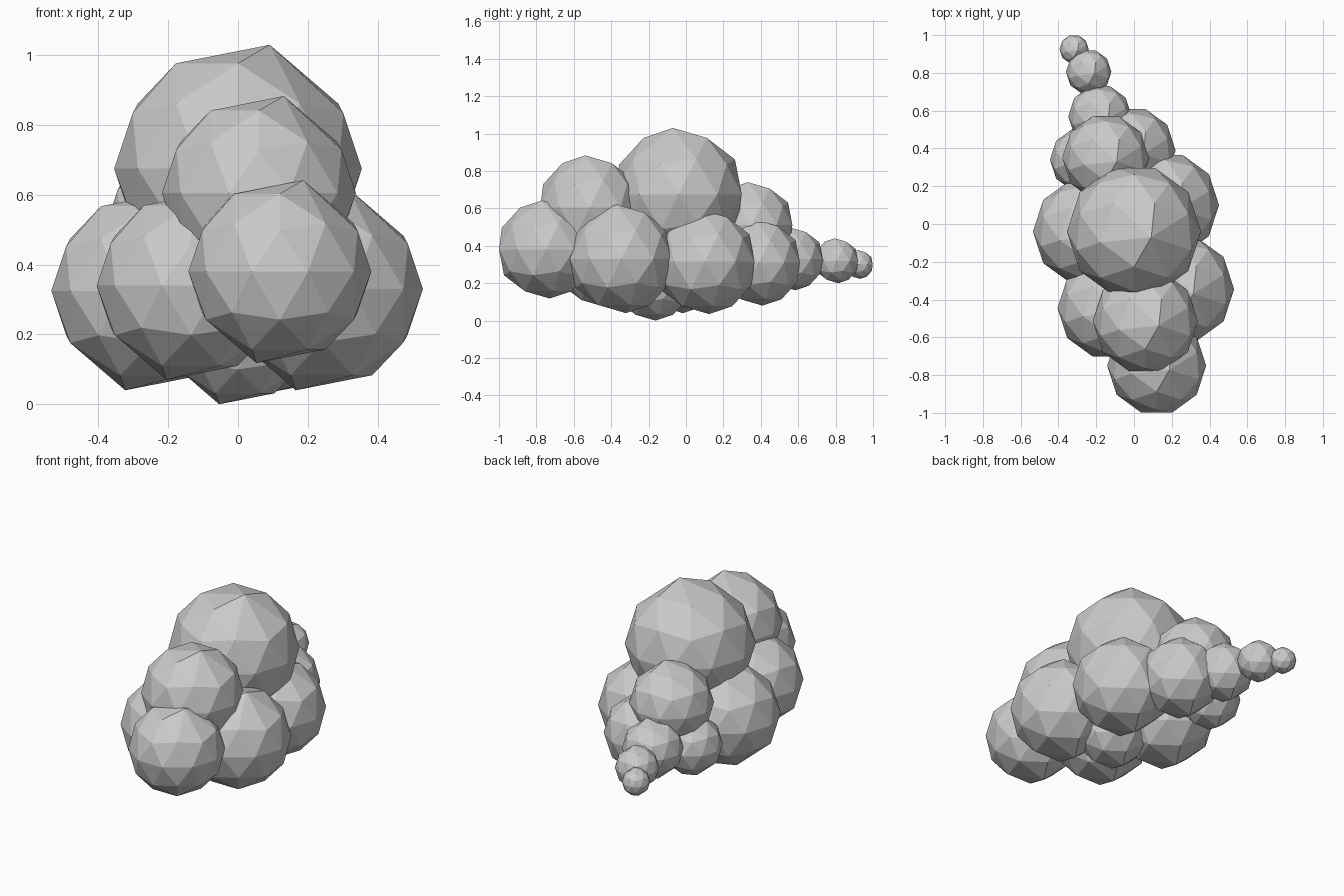
import bpy, bmesh
from math import radians, cos, sin
from mathutils import Matrix, Vector

if "Cube" in bpy.data.objects:
    bpy.data.objects.remove(bpy.data.objects["Cube"])


def puff(name, x, y, z, r):
    """Low-poly ball with a slightly skewed peak at top and bottom."""
    bm = bmesh.new()
    bmesh.ops.create_icosphere(bm, subdivisions=2, radius=1.0,
                               matrix=Matrix.Rotation(radians(-18), 4, 'Z'))
    # merge each pole with one neighbour, giving the off-centre peaks
    for s in (1, -1):
        ang = radians(-18 if s > 0 else 162)
        d = Vector((cos(ang), sin(ang), 0))
        pole = max(bm.verts, key=lambda v: v.co.z * s)
        near = max((e.other_vert(pole) for e in pole.link_edges),
                   key=lambda v: v.co.dot(d))
        bmesh.ops.pointmerge(bm, verts=[pole, near],
                             merge_co=d * 0.27 + Vector((0, 0, s)))
    bmesh.ops.recalc_face_normals(bm, faces=bm.faces)
    bm.transform(Matrix.Translation((x, y, z)) @ Matrix.Scale(r, 4))
    me = bpy.data.meshes.new(name)
    bm.to_mesh(me)
    bm.free()
    bpy.context.collection.objects.link(bpy.data.objects.new(name, me))


# name, centre, radius
PUFFS = [
    ("crown_puff", 0.0, -0.04, 0.675, 0.355),
    ("upper_front_puff", 0.06, -0.515, 0.605, 0.278),
    ("front_puff", 0.12, -0.75, 0.38, 0.262),
    ("front_left_puff", -0.135, -0.445, 0.34, 0.27),
    ("right_front_puff", 0.24, -0.345, 0.33, 0.29),
    ("left_puff", -0.25, -0.04, 0.325, 0.285),
    ("right_puff", 0.17, 0.10, 0.315, 0.28),
    ("right_back_puff", -0.01, 0.39, 0.31, 0.23),
    ("upper_back_puff", -0.15, 0.35, 0.51, 0.23),
    ("left_back_puff", -0.275, 0.34, 0.29, 0.17),
    ("bottom_puff", 0.0, -0.18, 0.21, 0.21),
    ("tail_puff_large", -0.18, 0.57, 0.33, 0.168),
    ("tail_puff_medium", -0.24, 0.805, 0.32, 0.12),
    ("tail_puff_small", -0.317, 0.925, 0.30, 0.077),
]
for p in PUFFS:
    puff(*p)
